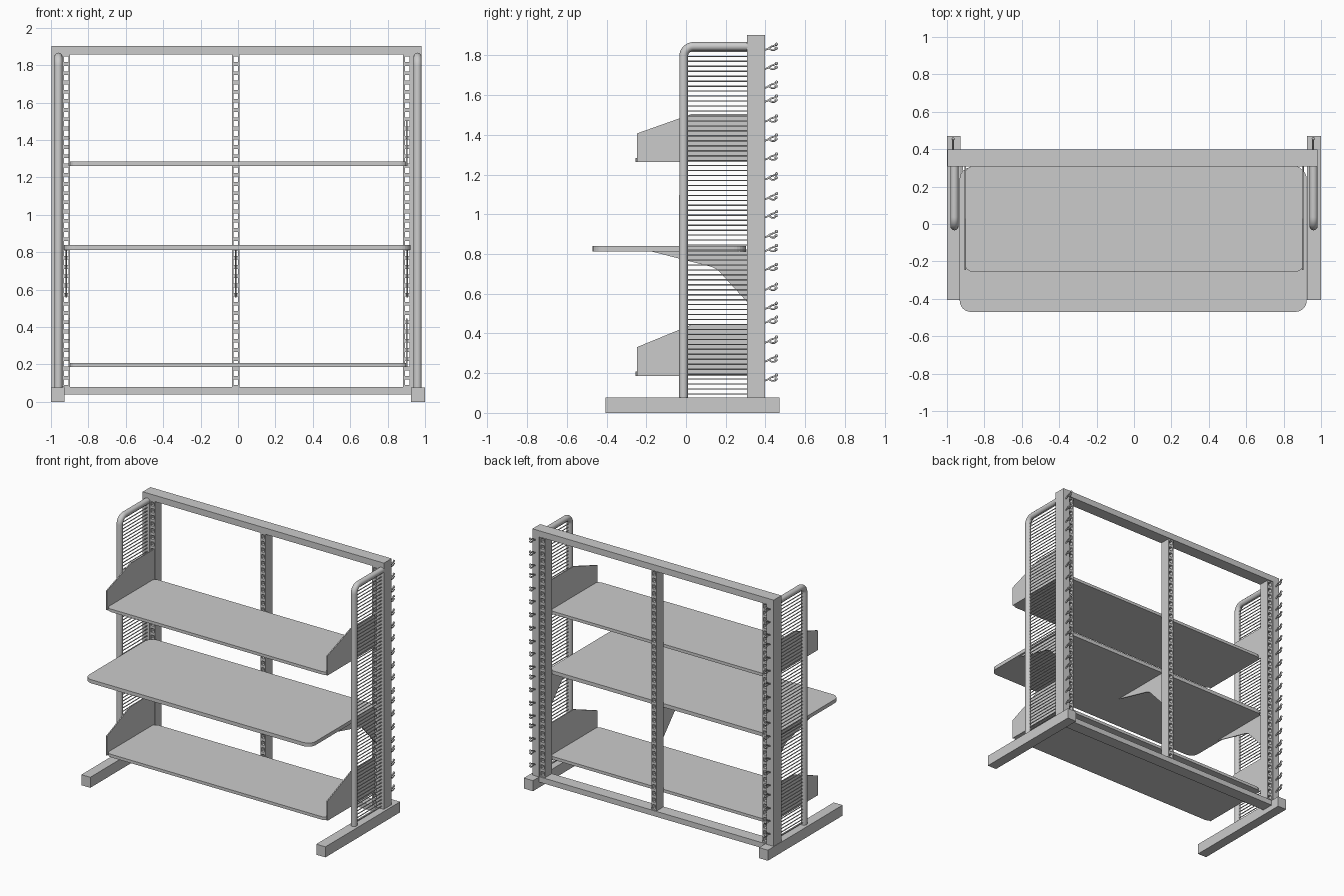
import bpy, bmesh, math
from mathutils import Matrix, Vector

if "Cube" in bpy.data.objects:
    bpy.data.objects.remove(bpy.data.objects["Cube"])


def finish(name, bm, smooth=False):
    bmesh.ops.recalc_face_normals(bm, faces=bm.faces)
    me = bpy.data.meshes.new(name)
    bm.to_mesh(me)
    bm.free()
    ob = bpy.data.objects.new(name, me)
    bpy.context.collection.objects.link(ob)
    if smooth:
        me.shade_smooth()
    return ob


def box(name, x0, x1, y0, y1, z0, z1):
    bm = bmesh.new()
    m = Matrix.Translation(((x0 + x1) / 2, (y0 + y1) / 2, (z0 + z1) / 2)) @ Matrix.Diagonal((x1 - x0, y1 - y0, z1 - z0, 1))
    bmesh.ops.create_cube(bm, size=1, matrix=m)
    return finish(name, bm)


def extruded(name, points, offset):
    bm = bmesh.new()
    face = bm.faces.new([bm.verts.new(p) for p in points])
    geom = bmesh.ops.extrude_face_region(bm, geom=[face], use_keep_orig=True)["geom"]
    bmesh.ops.translate(bm, vec=offset, verts=[v for v in geom if isinstance(v, bmesh.types.BMVert)])
    return finish(name, bm)


def side_plate(name, x, profile, t=0.008):
    return extruded(name, [(x - t / 2, y, z) for y, z in profile], (t, 0, 0))


def rounded_board(name, x0, x1, y0, y1, z0, z1, r):
    pts = []
    for cx, cy, a0 in ((x1 - r, y1 - r, 0), (x0 + r, y1 - r, 90), (x0 + r, y0 + r, 180), (x1 - r, y0 + r, 270)):
        for i in range(7):
            a = math.radians(a0 + i * 15)
            pts.append((cx + r * math.cos(a), cy + r * math.sin(a), z0))
    return extruded(name, pts, (0, 0, z1 - z0))


def slotted_upright(name, x0, x1, y0, y1, z0, z1, count=36):
    # Ladder-shaped grid with open slots, extruded through its depth
    xs = [x0, x0 + 0.009, x1 - 0.009, x1]
    pitch = (z1 - z0) / count
    zs = [z0]
    for i in range(count):
        zs += [z0 + (i + 0.2) * pitch, z0 + (i + 0.8) * pitch]
    zs.append(z1)
    bm = bmesh.new()
    g = [[bm.verts.new((x, y0, z)) for x in xs] for z in zs]
    for j in range(len(zs) - 1):
        for i in range(3):
            if not (i == 1 and j % 2 == 1):
                bm.faces.new((g[j][i], g[j][i + 1], g[j + 1][i + 1], g[j + 1][i]))
    geom = bmesh.ops.extrude_face_region(bm, geom=bm.faces[:], use_keep_orig=True)["geom"]
    bmesh.ops.translate(bm, vec=(0, y1 - y0, 0), verts=[v for v in geom if isinstance(v, bmesh.types.BMVert)])
    return finish(name, bm)


def tube_curve(name, paths, radius, res):
    cu = bpy.data.curves.new(name, "CURVE")
    cu.dimensions = "3D"
    cu.bevel_depth, cu.bevel_resolution, cu.use_fill_caps = radius, res, True
    for path in paths:
        sp = cu.splines.new("POLY")
        sp.points.add(len(path) - 1)
        for p, co in zip(sp.points, path):
            p.co = (*co, 1)
    return cu


def place(name, data, loc=(0, 0, 0)):
    ob = bpy.data.objects.new(name, data)
    ob.location = loc
    bpy.context.collection.objects.link(ob)
    return ob


YF, YB = 0.308, 0.398   # front and back of the frame

# Feet, posts and beams
box("left_foot", -1.0, -0.927, -0.405, 0.47, 0, 0.078)
box("right_foot", 0.925, 1.0, -0.405, 0.47, 0, 0.078)
box("left_post", -0.997, -0.94, YF, YB, 0.078, 1.856)
box("right_post", 0.925, 0.98, YF, YB, 0.078, 1.856)
box("top_beam", -0.997, 0.98, YF, YB, 1.856, 1.902)
box("bottom_beam", -0.927, 0.925, YF, YB, 0.04, 0.08)

# Slotted uprights
for name, x0, x1 in (("left", -0.94, -0.898), ("centre", -0.033, 0.009), ("right", 0.883, 0.925)):
    slotted_upright(name + "_slotted_upright", x0, x1, YF + 0.002, YB - 0.008, 0.08, 1.856)

# Bent end tubes and the wire rungs inside them
for side, x in (("left", -0.96), ("right", 0.96)):
    path = [(x, -0.012, 0.07)]
    r = 0.05
    for i in range(9):
        a = math.radians(180 - i * 11.25)
        path.append((x, -0.012 + r + r * math.cos(a), 1.845 - r + r * math.sin(a)))
    path.append((x, YF + 0.002, 1.845))
    place(side + "_end_tube", tube_curve(side + "_end_tube", [path], 0.022, 4))
    rungs = []
    for i in range(70):
        z = 0.095 + i * 0.025
        rungs.append([(x, -0.005, z), (x, YF + 0.002, z)])
    place(side + "_wire_rungs", tube_curve(side + "_wire_rungs", rungs, 0.0035, 1))

# Shelves with sloped side panels
for name, z, peak in (("upper", 1.262, 1.505), ("lower", 0.186, 0.445)):
    rounded_board(name + "_shelf", -0.903, 0.905, -0.255, YF, z, z + 0.022, 0.04)
    for side, x in (("left", -0.903), ("right", 0.903)):
        side_plate(f"{name}_shelf_{side}_panel", x,
                   [(-0.247, z), (YF, z), (YF, peak), (0.03, peak), (-0.247, z + 0.145)])

# Worktop and its brackets
rounded_board("worktop", -0.932, 0.923, -0.47, 0.302, 0.813, 0.84, 0.06)
for name, x in (("left", -0.918), ("centre", -0.012), ("right", 0.904)):
    side_plate(name + "_worktop_bracket", x,
               [(-0.175, 0.813), (0.13, 0.735), (0.16, 0.72), (YF, 0.558), (YF, 0.813)])

# Double hooks on the back of the posts
hook_paths = [
    [(0, -0.005, -0.014), (0, 0.012, -0.008), (0, 0.03, 0.004), (0, 0.045, 0.008), (0, 0.058, 0.016)],
    [(0, 0.018, -0.004), (0, 0.034, -0.014), (0, 0.048, -0.014), (0, 0.056, -0.004)],
]
hook_wire = tube_curve("double_hook", hook_paths, 0.005, 1)
bm = bmesh.new()
for tip in (hook_paths[0][-1], hook_paths[1][-1]):
    bmesh.ops.create_uvsphere(bm, u_segments=8, v_segments=6, radius=0.008, matrix=Matrix.Translation(Vector(tip)))
tips = finish("hook_tips_0", bm, True)
tips_mesh = tips.data
bpy.data.objects.remove(tips)
heights = [1.84, 1.744, 1.649, 1.579, 1.479, 1.383, 1.288, 1.188, 1.088, 0.997,
           0.897, 0.827, 0.732, 0.632, 0.536, 0.466, 0.366, 0.271, 0.175]
for side, x in (("left", -0.967), ("right", 0.958)):
    for i, z in enumerate(heights):
        place(f"{side}_hook_{i + 1}", hook_wire, (x, YB, z))
        place(f"{side}_hook_tips_{i + 1}", tips_mesh, (x, YB, z))
